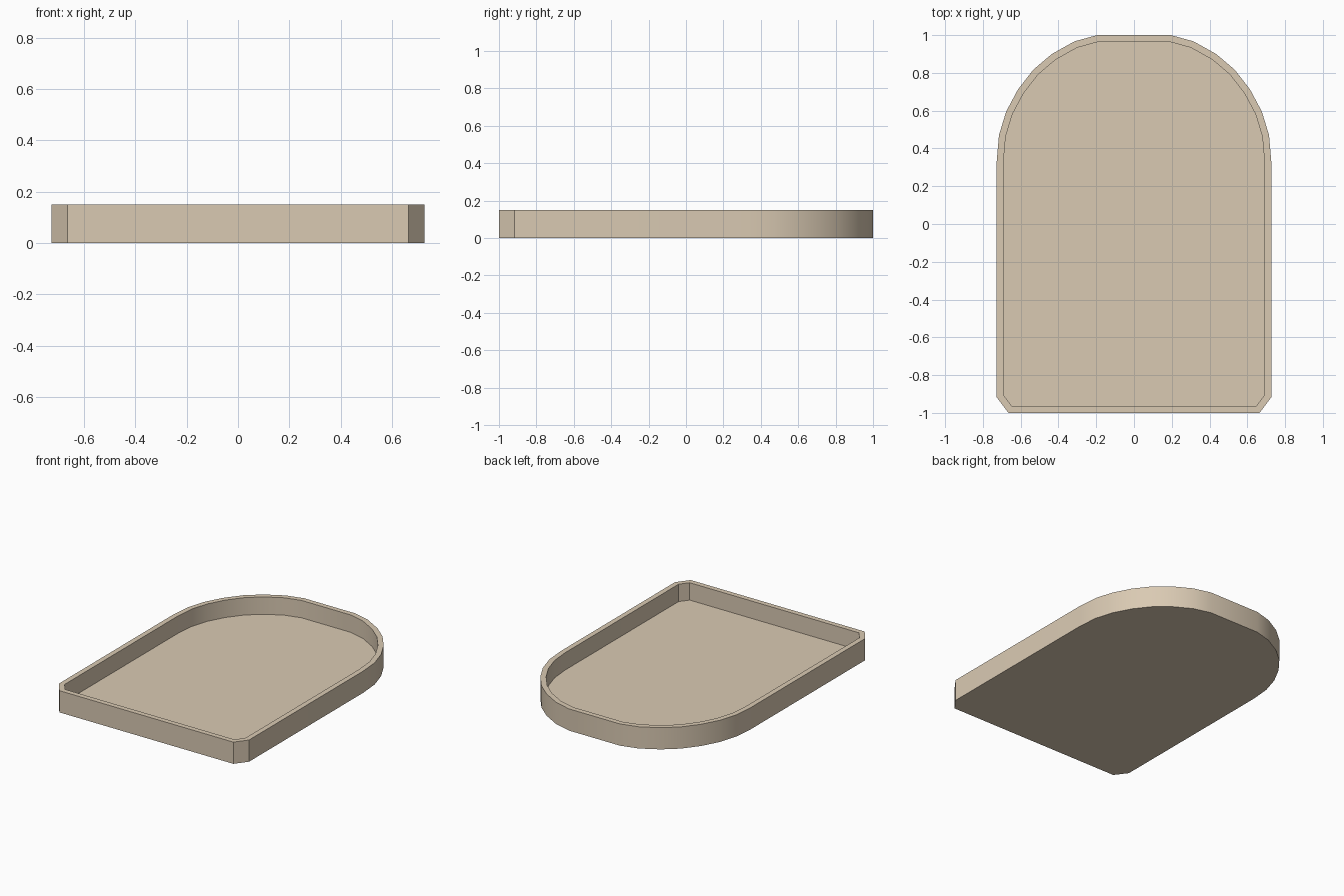
import bpy, bmesh, math

if "Cube" in bpy.data.objects:
    bpy.data.objects.remove(bpy.data.objects["Cube"])

HEIGHT, WALL, FLOOR = 0.15, 0.036, 0.03

# Right half of the outline, from the chamfered front corner round to the arched back
half = [(0.665, -1.0), (0.727, -0.917), (0.727, 0.33), (0.715, 0.47), (0.677, 0.595),
        (0.614, 0.713), (0.532, 0.818), (0.435, 0.90), (0.315, 0.967), (0.195, 1.0)]
outline = half + [(-x, y) for x, y in reversed(half)]

bm = bmesh.new()
base = bm.faces.new([bm.verts.new((x, y, 0)) for x, y in outline])

# Outer wall: raise the outline to full height
bottom_normal_down = base.copy()
bottom_normal_down.normal_flip()
result = bmesh.ops.extrude_face_region(bm, geom=[base])
top_verts = [v for v in result["geom"] if isinstance(v, bmesh.types.BMVert)]
bmesh.ops.translate(bm, verts=top_verts, vec=(0, 0, HEIGHT))
bmesh.ops.remove_doubles(bm, verts=bm.verts, dist=1e-5)
bmesh.ops.recalc_face_normals(bm, faces=bm.faces)

# Rim and recess: inset the top, then sink it to the tray floor
top = max(bm.faces, key=lambda f: f.calc_center_median().z)
bmesh.ops.inset_region(bm, faces=[top], thickness=WALL, use_even_offset=True)
result = bmesh.ops.extrude_face_region(bm, geom=[top])
floor_verts = [v for v in result["geom"] if isinstance(v, bmesh.types.BMVert)]
bmesh.ops.translate(bm, verts=floor_verts, vec=(0, 0, FLOOR - HEIGHT))
if top.is_valid:
    bmesh.ops.delete(bm, geom=[top], context="FACES_ONLY")
bmesh.ops.recalc_face_normals(bm, faces=bm.faces)

mesh = bpy.data.meshes.new("tray")
bm.to_mesh(mesh)
bm.free()
tray = bpy.data.objects.new("tray", mesh)
bpy.context.collection.objects.link(tray)

# Smooth arch, crisp rim and corners
bpy.context.view_layer.objects.active = tray
tray.select_set(True)
bpy.ops.object.shade_smooth_by_angle(angle=math.radians(30))

# Pale tan finish
tan = bpy.data.materials.new("pale_tan")
tan.diffuse_color = (0.70, 0.59, 0.45, 1)
tan.use_nodes = True
tan.node_tree.nodes["Principled BSDF"].inputs["Base Color"].default_value = tan.diffuse_color
mesh.materials.append(tan)
